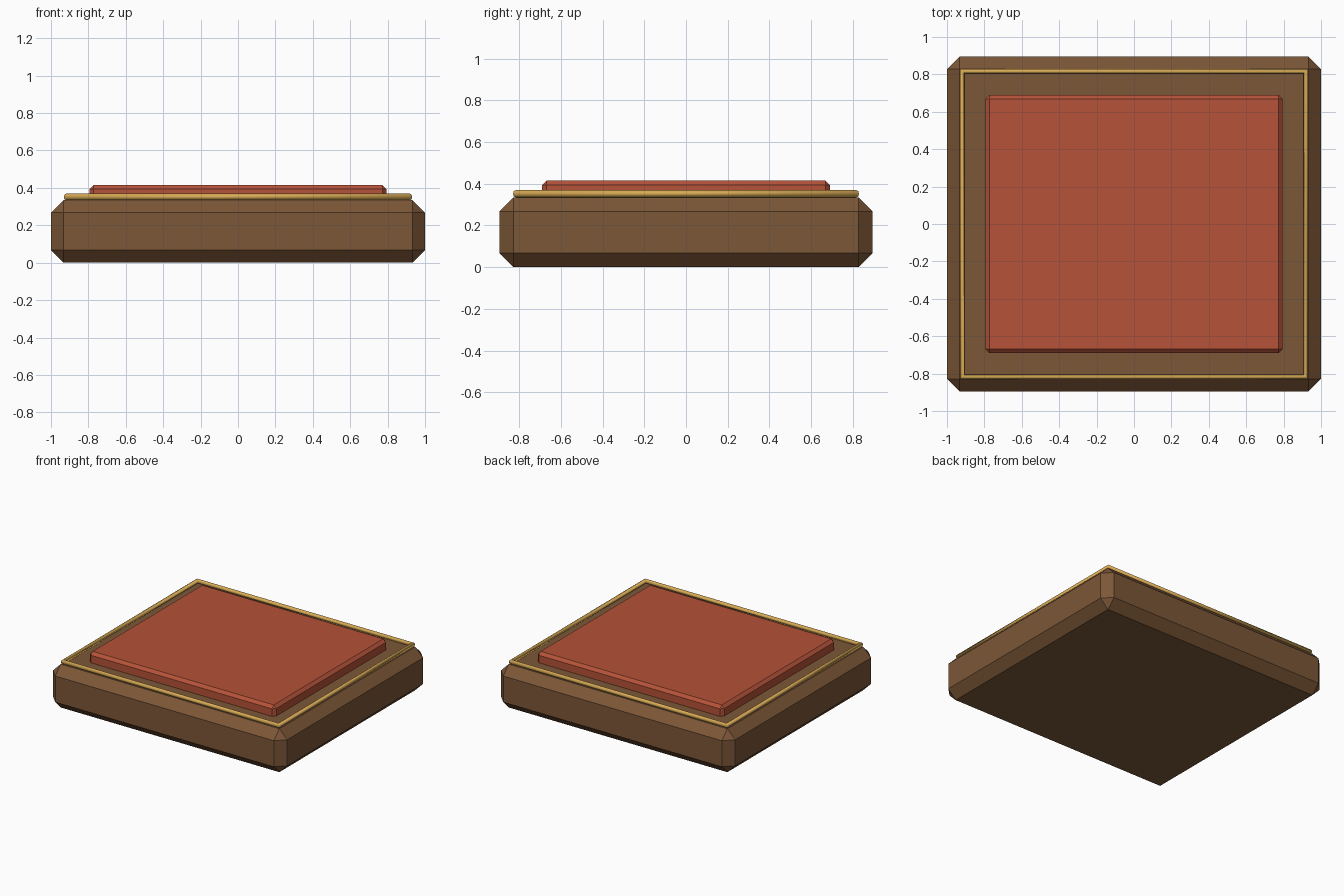
import bpy

if "Cube" in bpy.data.objects:
    bpy.data.objects.remove(bpy.data.objects["Cube"])


def material(name, rgb):
    m = bpy.data.materials.new(name)
    m.diffuse_color = (*rgb, 1)
    m.use_nodes = True
    m.node_tree.nodes["Principled BSDF"].inputs["Base Color"].default_value = m.diffuse_color
    return m


def bevelled_box(name, size, bottom, top, bevel, mat):
    """Box with a single flat chamfer on every edge."""
    bpy.ops.mesh.primitive_cube_add(size=1, location=(0, 0, (bottom + top) / 2))
    ob = bpy.context.object
    ob.name = name
    ob.scale = (size[0], size[1], top - bottom)
    bpy.ops.object.transform_apply(location=False, rotation=False, scale=True)
    mod = ob.modifiers.new("chamfer", 'BEVEL')
    mod.width = bevel
    mod.segments = 1
    ob.data.materials.append(mat)
    return ob


wood = material("brown wood", (0.20, 0.095, 0.038))
red = material("red cushion", (0.46, 0.085, 0.040))
gold = material("gold trim", (0.68, 0.40, 0.09))

# Wooden slab and raised red pad
bevelled_box("base", (2.0, 1.79), 0.0, 0.335, 0.067, wood)
bevelled_box("top_pad", (1.59, 1.38), 0.30, 0.415, 0.022, red)

# Thin round trim wire running around the top edge
curve = bpy.data.curves.new("trim", 'CURVE')
curve.dimensions = '3D'
curve.bevel_depth = 0.0175
curve.bevel_resolution = 2
spline = curve.splines.new('POLY')
spline.points.add(3)
corners = [(-1, -1), (1, -1), (1, 1), (-1, 1)]
for point, (sx, sy) in zip(spline.points, corners):
    point.co = (sx * 0.919, sy * 0.817, 0.352, 1)
spline.use_cyclic_u = True
curve.materials.append(gold)
trim = bpy.data.objects.new("trim", curve)
bpy.context.collection.objects.link(trim)
